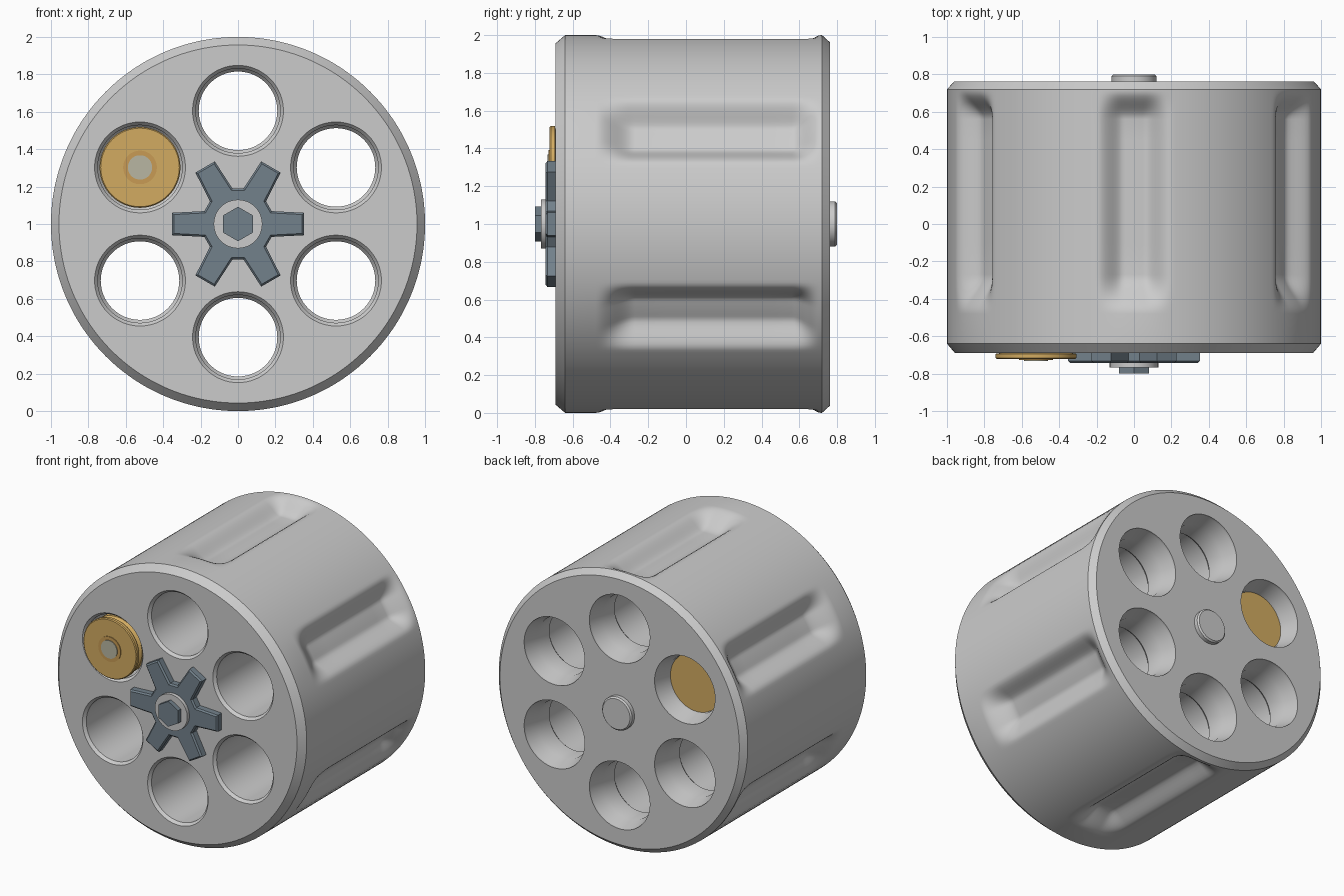
import bpy, bmesh
from math import cos, sin, pi, radians, degrees

if "Cube" in bpy.data.objects:
    bpy.data.objects.remove(bpy.data.objects["Cube"])

def material(name, rgb):
    m = bpy.data.materials.new(name)
    m.diffuse_color = (*rgb, 1)
    m.use_nodes = True
    m.node_tree.nodes["Principled BSDF"].inputs["Base Color"].default_value = m.diffuse_color
    return m

steel = material("dark_steel", (0.17, 0.22, 0.26))
brass = material("brass", (0.65, 0.41, 0.12))
copper = material("orange_brass", (0.58, 0.33, 0.09))
nickel = material("pale_metal", (0.48, 0.47, 0.36))

def finish(bm, name, mat=None, angle=25):
    bmesh.ops.recalc_face_normals(bm, faces=bm.faces)
    me = bpy.data.meshes.new(name)
    bm.to_mesh(me)
    bm.free()
    ob = bpy.data.objects.new(name, me)
    bpy.context.collection.objects.link(ob)
    if mat:
        me.materials.append(mat)
    smooth(ob, angle)
    return ob

def smooth(ob, angle=25):
    bpy.ops.object.select_all(action='DESELECT')
    ob.select_set(True)
    bpy.context.view_layer.objects.active = ob
    bpy.ops.object.shade_smooth_by_angle(angle=radians(angle))

def lathe(bm, profile, cx=0, cz=1, n=64, phase=0, dent=None):
    """Closed solid turned round the y axis from (radius, y) points."""
    rings = []
    for r, y in profile:
        ring = []
        for i in range(n):
            a = 2 * pi * i / n + phase
            q = r - (dent(a, y) if dent else 0)
            ring.append(bm.verts.new((cx + q * cos(a), y, cz + q * sin(a))))
        rings.append(ring)
    for p, q in zip(rings, rings[1:]):
        for i in range(n):
            j = (i + 1) % n
            bm.faces.new((p[i], p[j], q[j], q[i]))
    bm.faces.new(rings[0])
    bm.faces.new(rings[-1])

def turned(name, profile, mat=None, **kw):
    bm = bmesh.new()
    lathe(bm, profile, **kw)
    return finish(bm, name, mat)

def step(e0, e1, x):
    t = min(1, max(0, (x - e0) / (e1 - e0)))
    return t * t * (3 - 2 * t)

# Drum with six soft flutes
def flute(a, y):
    off = abs((degrees(a) - 30 + 30) % 60 - 30)
    s = radians(off)
    return 0.1 * step(0.205, 0.06, s) * step(-0.48, -0.27, y) * step(0.715, 0.56, y)

ys = [-0.64, -0.48] + [-0.48 + 0.21 * i / 12 for i in range(1, 13)]
ys += [-0.1, 0.1, 0.3, 0.45] + [0.56 + 0.155 * i / 10 for i in range(11)]
profile = [(0.957, -0.69)] + [(1, y) for y in ys] + [(1, 0.72), (0.962, 0.762)]
drum = turned("drum", profile, n=360, dent=flute)

# Six stepped bores cut through the drum
SPOTS = [(0.605 * cos(radians(30 + 60 * k)), 1 + 0.605 * sin(radians(30 + 60 * k))) for k in range(6)]
bm = bmesh.new()
for cx, cz in SPOTS:
    lathe(bm, [(0.243, -0.75), (0.243, -0.69), (0.226, -0.67), (0.226, 0.50), (0.21, 0.52),
               (0.21, 0.66), (0.243, 0.745), (0.243, 0.85)], cx, cz)
cutter = finish(bm, "bore_cutter")
mod = drum.modifiers.new("bores", 'BOOLEAN')
mod.operation, mod.solver, mod.object = 'DIFFERENCE', 'EXACT', cutter
bpy.context.view_layer.objects.active = drum
bpy.ops.object.modifier_apply(modifier="bores")
bpy.data.objects.remove(cutter)
smooth(drum, 25)

# Six-armed ratchet star
bm = bmesh.new()
outline = []
for k in range(6):
    a = k * pi / 3
    for u, v in ((0.18, -0.069), (0.352, -0.06), (0.352, 0.06), (0.18, 0.069)):
        outline.append((u * cos(a) - v * sin(a), 1 + u * sin(a) + v * cos(a)))
base = bm.faces.new([bm.verts.new((x, -0.68, z)) for x, z in outline])
top = bmesh.ops.extrude_face_region(bm, geom=[base])["geom"]
bmesh.ops.translate(bm, vec=(0, -0.063, 0), verts=[g for g in top if isinstance(g, bmesh.types.BMVert)])
rim = [e for e in bm.edges if all(v.co.y < -0.7 for v in e.verts)]
bmesh.ops.bevel(bm, geom=rim, offset=0.01, segments=1, affect='EDGES')
finish(bm, "ratchet_star", steel)

# Hub washer, hexagonal pin and rear pin
turned("hub_washer", [(0.13, -0.70), (0.13, -0.768)])
turned("hex_pin", [(0.092, -0.70), (0.092, -0.80)], steel, n=6, phase=pi / 6)
turned("rear_pin", [(0.12, 0.74), (0.12, 0.79), (0.11, 0.80)])

# Brass insert seated in the upper-left bore
cx, cz = SPOTS[2]
turned("insert_case", [(0.21, -0.722), (0.216, -0.716), (0.216, -0.694), (0.19, -0.69), (0.19, -0.67),
                       (0.208, -0.65), (0.208, 0.63)], brass, cx=cx, cz=cz)
turned("insert_ring", [(0.09, -0.70), (0.09, -0.727)], copper, cx=cx, cz=cz)
turned("insert_cap", [(0.065, -0.70), (0.065, -0.732)], nickel, cx=cx, cz=cz)
